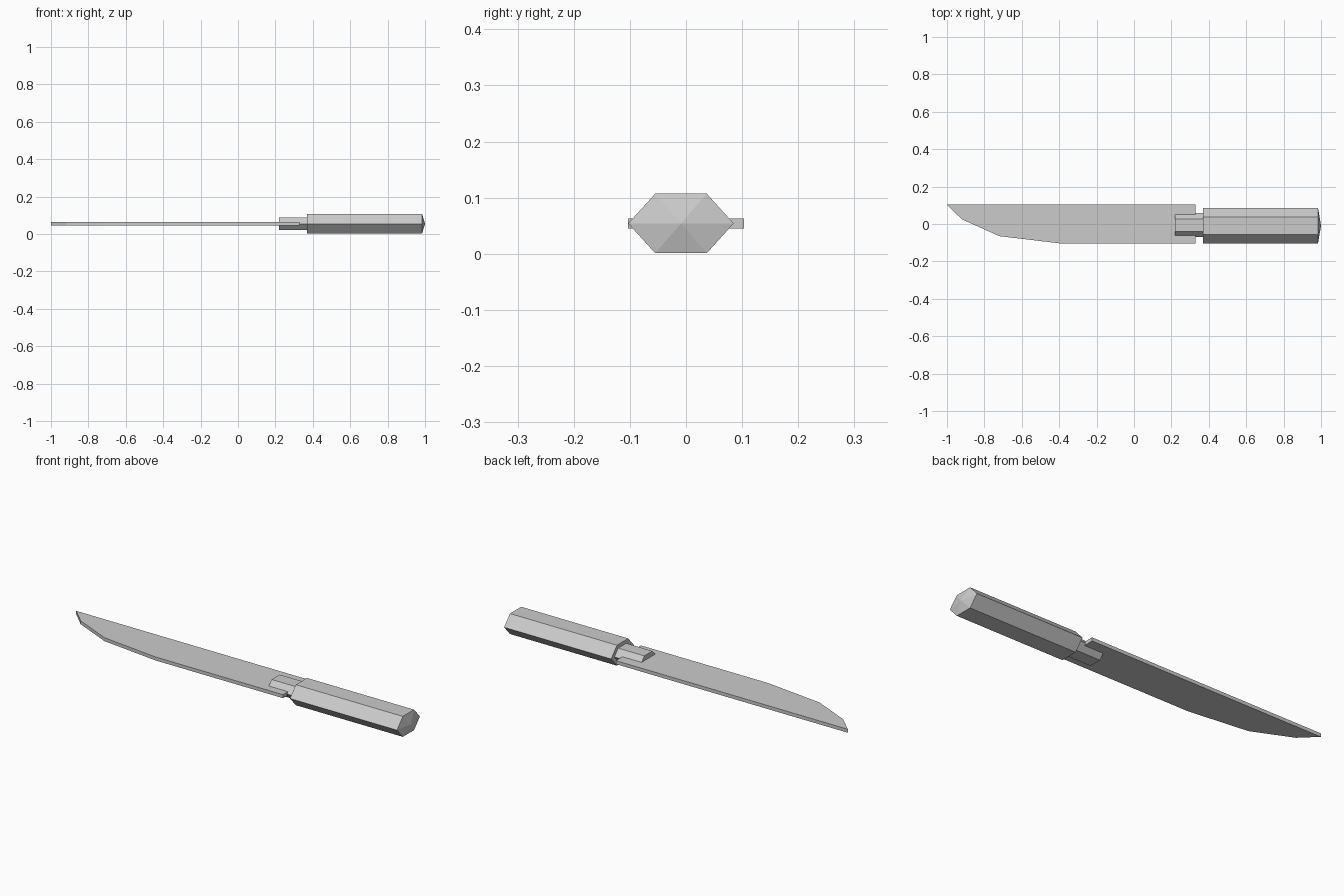
import bpy, bmesh

cube = bpy.data.objects.get("Cube")
if cube:
    bpy.data.objects.remove(cube, do_unlink=True)

grey = bpy.data.materials.new("light_grey")
grey.use_nodes = True
colour = (0.6, 0.6, 0.6, 1)
grey.diffuse_color = colour
grey.node_tree.nodes["Principled BSDF"].inputs["Base Color"].default_value = colour

MID_Z = 0.054


def finish(name, bm):
    bmesh.ops.recalc_face_normals(bm, faces=bm.faces)
    mesh = bpy.data.meshes.new(name)
    bm.to_mesh(mesh)
    bm.free()
    mesh.materials.append(grey)
    obj = bpy.data.objects.new(name, mesh)
    bpy.context.collection.objects.link(obj)
    return obj


def extrude(bm, points, offset):
    """Close a loop of points into a face and sweep it into a solid."""
    face = bm.faces.new([bm.verts.new(p) for p in points])
    new = bmesh.ops.extrude_face_region(bm, geom=[face], use_keep_orig=True)["geom"]
    verts = [g for g in new if isinstance(g, bmesh.types.BMVert)]
    bmesh.ops.translate(bm, verts=verts, vec=offset)
    return next(g for g in new if isinstance(g, bmesh.types.BMFace))


def hex_bar(name, x0, x1, mid_y, wide, flat, high, point=0):
    """Flattened six-sided bar along x, with an optional pointed end."""
    ring = [(wide, 0), (flat, high), (-flat, high),
            (-wide, 0), (-flat, -high), (flat, -high)]
    bm = bmesh.new()
    end = extrude(bm, [(x0, mid_y + y, MID_Z + z) for y, z in ring], (x1 - x0, 0, 0))
    if point:
        tip = bmesh.ops.poke(bm, faces=[end])["verts"]
        bmesh.ops.translate(bm, verts=tip, vec=(point, 0, 0))
    return finish(name, bm)


# Blade: flat plate with a straight spine and a curved cutting edge
outline = [(-1, 0.103), (-0.92, 0.025), (-0.72, -0.065),
           (-0.4, -0.103), (0.33, -0.103), (0.33, 0.103)]
bm = bmesh.new()
extrude(bm, [(x, y, 0.045) for x, y in outline], (0, 0, 0.018))
finish("blade", bm)

# Collar gripping the blade, and handle with a shallow pointed butt
hex_bar("collar", 0.22, 0.375, -0.006, 0.064, 0.033, 0.034)
hex_bar("handle", 0.37, 0.984, -0.009, 0.094, 0.046, 0.053, point=0.016)
